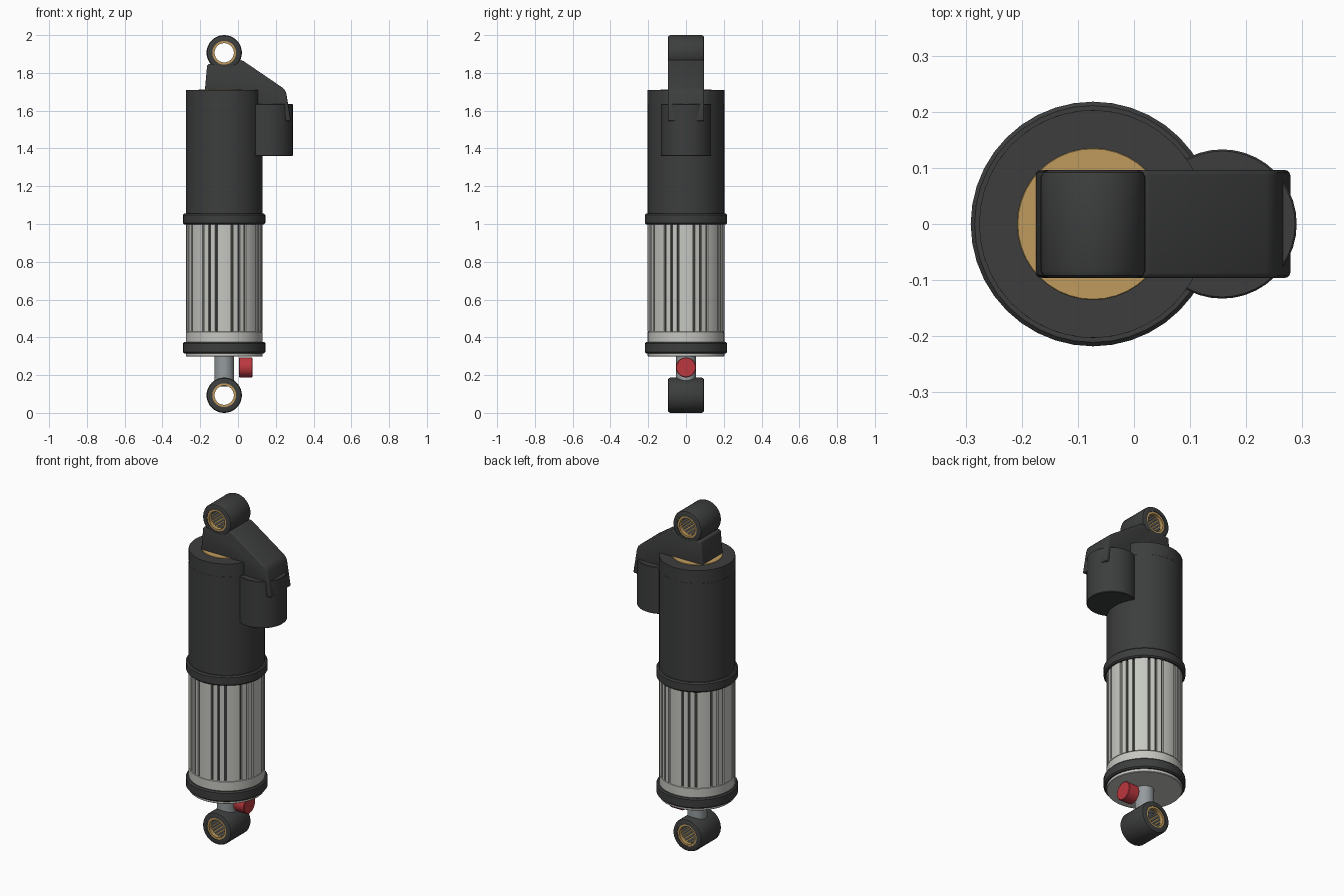
import bpy, bmesh
from math import sin, cos, pi, radians, sqrt

if "Cube" in bpy.data.objects:
    bpy.data.objects.remove(bpy.data.objects["Cube"])

CX = -0.073  # x of the damper axis


def material(name, r, g, b):
    m = bpy.data.materials.new(name)
    m.diffuse_color = (r, g, b, 1)
    m.use_nodes = True
    m.node_tree.nodes["Principled BSDF"].inputs["Base Color"].default_value = m.diffuse_color
    return m


DARK = material("dark_anodised", 0.045, 0.048, 0.046)
LIGHT = material("light_alloy", 0.56, 0.57, 0.53)
GOLD = material("gold_bushing", 0.53, 0.33, 0.11)
RED = material("red_knob", 0.50, 0.04, 0.05)
STEEL = material("steel", 0.30, 0.33, 0.34)


def place(axis, a, b, t):
    return {"Z": (a, b, t), "Y": (a, t, b), "X": (t, a, b)}[axis]


def finish(name, bm, mat, angle=35):
    bmesh.ops.recalc_face_normals(bm, faces=bm.faces)
    mesh = bpy.data.meshes.new(name)
    bm.to_mesh(mesh)
    bm.free()
    mesh.materials.append(mat)
    ob = bpy.data.objects.new(name, mesh)
    bpy.context.collection.objects.link(ob)
    bpy.ops.object.select_all(action="DESELECT")
    ob.select_set(True)
    bpy.context.view_layer.objects.active = ob
    bpy.ops.object.shade_smooth_by_angle(angle=radians(angle))
    return ob


def lathe(name, profile, centre, axis, mat, segs=40):
    """Spin a closed (radius, height) profile round an axis."""
    bm = bmesh.new()
    rings = [[bm.verts.new(place(axis, centre[0] + r * cos(2 * pi * i / segs),
                                 centre[1] + r * sin(2 * pi * i / segs), t))
              for i in range(segs)] for r, t in profile]
    for k, ring in enumerate(rings):
        nxt = rings[(k + 1) % len(rings)]
        if profile[k][0] == 0 and profile[(k + 1) % len(rings)][0] == 0:
            continue
        for i in range(segs):
            j = (i + 1) % segs
            bm.faces.new((ring[i], ring[j], nxt[j], nxt[i]))
    bmesh.ops.remove_doubles(bm, verts=bm.verts, dist=1e-5)
    return finish(name, bm, mat)


def drum(name, r, t0, t1, centre, axis, mat, c=0.004, segs=40):
    """Solid cylinder with chamfered rims."""
    return lathe(name, [(0, t0), (r - c, t0), (r, t0 + c), (r, t1 - c), (r - c, t1), (0, t1)],
                 centre, axis, mat, segs)


def prism(name, pts, t0, t1, axis, mat, bevel=0.0):
    bm = bmesh.new()
    lo = [bm.verts.new(place(axis, a, b, t0)) for a, b in pts]
    hi = [bm.verts.new(place(axis, a, b, t1)) for a, b in pts]
    bm.faces.new(lo[::-1])
    bm.faces.new(hi)
    for i in range(len(pts)):
        j = (i + 1) % len(pts)
        bm.faces.new((lo[i], lo[j], hi[j], hi[i]))
    bmesh.ops.recalc_face_normals(bm, faces=bm.faces)
    if bevel:
        edges = [e for e in bm.edges if e.calc_face_angle(0) > radians(50)]
        bmesh.ops.bevel(bm, geom=edges, offset=bevel, segments=3, profile=0.5,
                        affect="EDGES", clamp_overlap=True)
    return finish(name, bm, mat)


axis_z = (CX, 0)

# Upper body, with a flat cut on its top section above the reservoir
R = 0.203
drum("upper_body", R, 1.04, 1.635, axis_z, "Z", DARK, 0.0005)
a0 = math_a = sqrt(R * R - (0.105 - CX) ** 2)
from math import atan2
a0 = atan2(a0, 0.105 - CX)
cut = [(CX + R * cos(a0 + (2 * pi - 2 * a0) * i / 36),
        R * sin(a0 + (2 * pi - 2 * a0) * i / 36)) for i in range(37)]
prism("upper_body_top", cut, 1.635, 1.71, "Z", DARK)
drum("top_gold_cap", 0.135, 1.70, 1.713, axis_z, "Z", GOLD, 0.001)

# Collars above and below the sleeve
drum("upper_collar", 0.218, 0.998, 1.055, axis_z, "Z", DARK, 0.007)
drum("lower_collar", 0.218, 0.315, 0.375, axis_z, "Z", DARK, 0.007)

# Sleeve: eight groups of three slots, dark core showing through
outline = []
for g in range(8):
    mid = 22.5 + 45 * g
    for d in (-10.5, 0, 10.5):
        for off, r in ((-5, R), (-1.6, R), (-1.6, 0.18), (1.6, 0.18), (1.6, R)):
            outline.append((r, mid + d + off))
    outline += [(R, mid + d) for d in (15, 19, 22.5, 26)]
pts = [(CX + r * cos(radians(a)), r * sin(radians(a))) for r, a in outline]
prism("slotted_sleeve", pts, 0.43, 1.02, "Z", LIGHT)
drum("sleeve_core", 0.19, 0.40, 1.02, axis_z, "Z", DARK)
drum("sleeve_base", R, 0.298, 0.43, axis_z, "Z", LIGHT, 0.003, 48)

# Rod and adjuster knob
drum("rod", 0.052, 0.14, 0.31, axis_z, "Z", STEEL, 0.002, 32)
drum("adjuster_knob", 0.053, 0.005, 0.076, (0, 0.241), "X", RED, 0.003, 32)

# Reservoir
drum("reservoir", 0.133, 1.36, 1.635, (0.157, 0), "Z", DARK, 0.003)

# Bracket joining the upper eye, the body and the reservoir
bracket = [(-0.177, 1.69), (-0.163, 1.845), (-0.12, 1.85), (-0.075, 1.84), (-0.01, 1.845),
           (0.012, 1.870), (0.03, 1.862), (0.235, 1.722), (0.248, 1.709), (0.256, 1.69),
           (0.280, 1.545), (0.249, 1.545), (0.243, 1.60), (0.09, 1.60), (0.09, 1.69)]
prism("reservoir_bracket", bracket, -0.096, 0.096, "Y", DARK, 0.009)

# Mounting eyes with gold bushings and needle rollers
for label, z in (("lower", 0.0935), ("upper", 1.9065)):
    c, o, i, h = 0.013, 0.0935, 0.063, 0.096
    lathe(label + "_eye", [(i, -h), (o - c, -h), (o - 0.004, -h + 0.004), (o, -h + c),
                           (o, h - c), (o - 0.004, h - 0.004), (o - c, h), (i, h)],
          (CX, z), "Y", DARK)
    lathe(label + "_bushing", [(0.064, -0.092), (0.064, 0.092), (0.051, 0.092), (0.051, 0.07),
                               (0.061, 0.07), (0.061, -0.07), (0.051, -0.07), (0.051, -0.092)],
          (CX, z), "Y", GOLD)
    for n in range(20):
        a = 2 * pi * n / 20
        drum(f"{label}_roller_{n}", 0.005, -0.071, 0.071,
             (CX + 0.0565 * cos(a), z + 0.0565 * sin(a)), "Y", STEEL, 0.001, 8)
